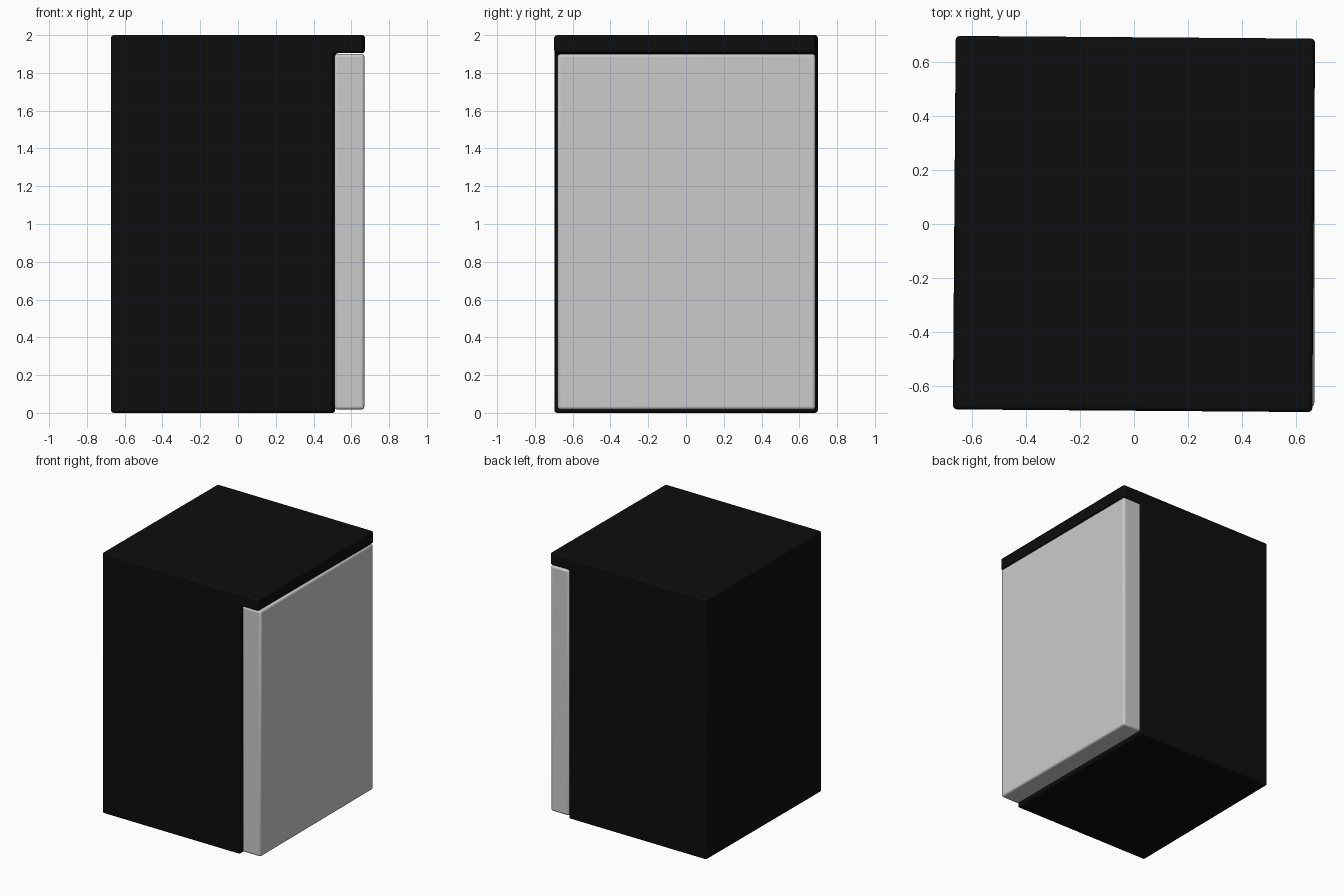
import bpy, bmesh, math

if "Cube" in bpy.data.objects:
    bpy.data.objects.remove(bpy.data.objects["Cube"])

TILT = math.radians(-0.43)


def prism(name, profile, y0, y1, bevel):
    """Extrude an x-z profile along y and round its edges."""
    bm = bmesh.new()
    face = bm.faces.new([bm.verts.new((x, y0, z)) for x, z in profile])
    ext = bmesh.ops.extrude_face_region(bm, geom=[face])
    verts = [v for v in ext["geom"] if isinstance(v, bmesh.types.BMVert)]
    bmesh.ops.translate(bm, verts=verts, vec=(0, y1 - y0, 0))
    bmesh.ops.recalc_face_normals(bm, faces=bm.faces)
    mesh = bpy.data.meshes.new(name)
    bm.to_mesh(mesh)
    bm.free()
    obj = bpy.data.objects.new(name, mesh)
    bpy.context.collection.objects.link(obj)
    mod = obj.modifiers.new("Rounded edges", "BEVEL")
    mod.width = bevel
    mod.segments = 3
    bpy.ops.object.select_all(action="DESELECT")
    obj.select_set(True)
    bpy.context.view_layer.objects.active = obj
    bpy.ops.object.shade_smooth_by_angle(angle=math.radians(35))
    return obj


# Black cabinet with a top that overhangs the door, turned very slightly
cabinet = prism("cabinet",
                [(-0.667, 0), (0.509, 0), (0.509, 1.905),
                 (0.667, 1.905), (0.667, 2.0), (-0.667, 2.0)],
                -0.693, 0.693, 0.015)
cabinet.rotation_euler.z = TILT
black = bpy.data.materials.new("black")
black.diffuse_color = (0.004, 0.004, 0.004, 1)
black.use_nodes = True
black.node_tree.nodes["Principled BSDF"].inputs["Base Color"].default_value = black.diffuse_color
cabinet.data.materials.append(black)

# Grey door on the +x side
prism("door", [(0.511, 0.018), (0.669, 0.018), (0.669, 1.9), (0.511, 1.9)],
      -0.68, 0.685, 0.015)
